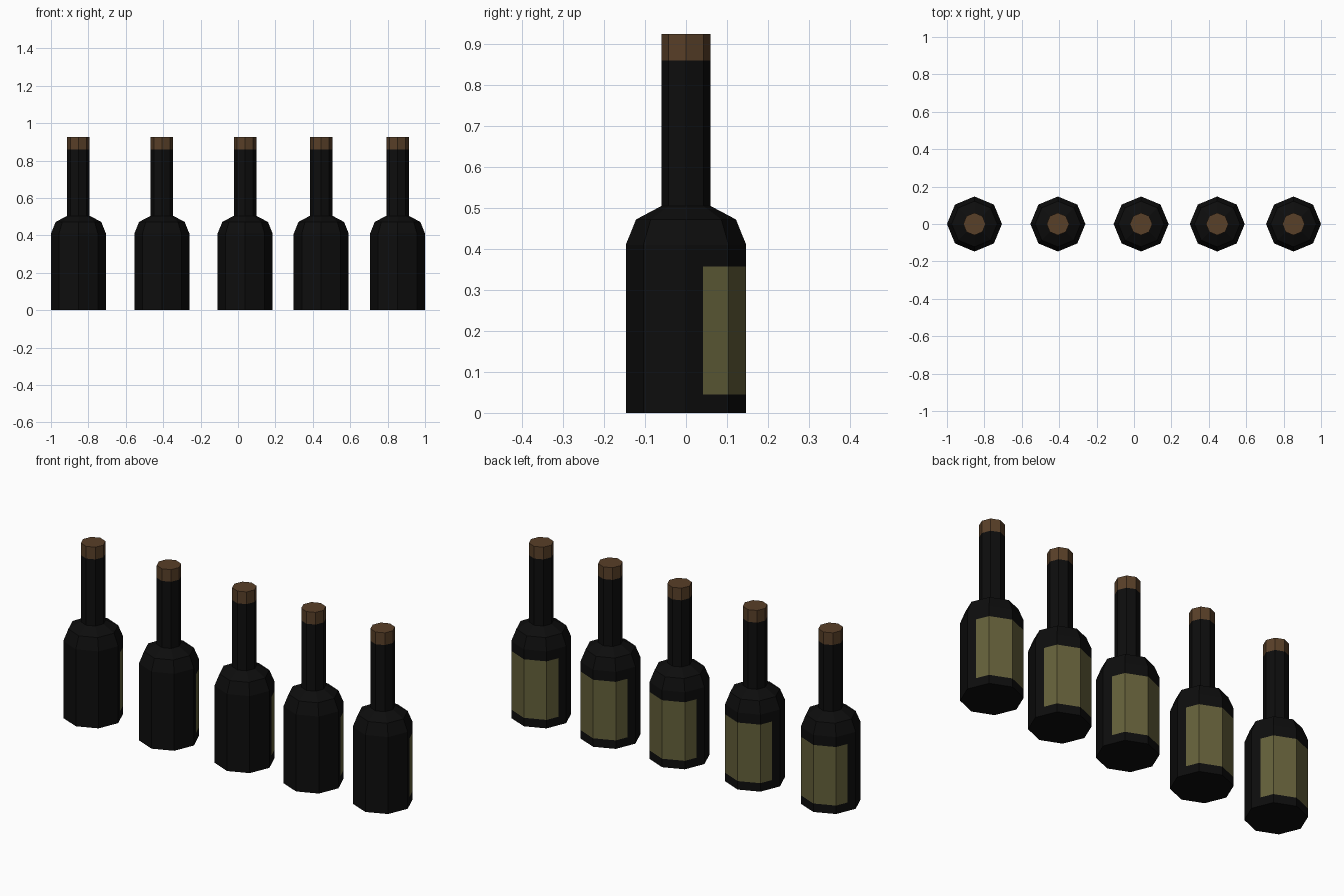
import bpy, bmesh
from math import cos, sin, pi

cube = bpy.data.objects.get("Cube")
if cube:
    bpy.data.objects.remove(cube, do_unlink=True)


def material(name, color):
    mat = bpy.data.materials.new(name)
    mat.use_nodes = True
    mat.diffuse_color = color
    bsdf = mat.node_tree.nodes["Principled BSDF"]
    bsdf.inputs["Base Color"].default_value = color
    bsdf.inputs["Roughness"].default_value = 0.8
    return mat


glass = material("dark glass", (0.004, 0.004, 0.004, 1))
paper = material("olive label", (0.125, 0.115, 0.042, 1))
cork = material("brown cork", (0.098, 0.050, 0.021, 1))

SIDES = 8
LABEL_LOW, LABEL_HIGH, LABEL_EDGE = 0.045, 0.357, 0.042


def lathe(profile):
    """Closed eight-sided solid from (radius, height) pairs."""
    bm = bmesh.new()
    rings = [[bm.verts.new((r * cos(2 * pi * i / SIDES), r * sin(2 * pi * i / SIDES), z))
              for i in range(SIDES)] for r, z in profile]
    for low, high in zip(rings, rings[1:]):
        for i in range(SIDES):
            j = (i + 1) % SIDES
            bm.faces.new((low[i], low[j], high[j], high[i]))
    bm.faces.new(rings[0][::-1])
    bm.faces.new(rings[-1])
    return bm


def finish(bm, name, mats):
    mesh = bpy.data.meshes.new(name)
    bm.to_mesh(mesh)
    bm.free()
    for mat in mats:
        mesh.materials.append(mat)
    return mesh


def in_label_band(face):
    return all(LABEL_LOW - 1e-4 < v.co.z < LABEL_HIGH + 1e-4 for v in face.verts)


# Bottle with the label cut flush into its back faces
bm = lathe([(0.147, 0), (0.147, LABEL_LOW), (0.147, LABEL_HIGH), (0.147, 0.41),
            (0.122, 0.472), (0.06, 0.505), (0.06, 0.86)])
band = [f for f in bm.faces if in_label_band(f)]
edges = {e for f in band for e in f.edges}
verts = {v for f in band for v in f.verts}
bmesh.ops.bisect_plane(bm, geom=band + list(edges) + list(verts),
                       plane_co=(0, LABEL_EDGE, 0), plane_no=(0, 1, 0))
for f in bm.faces:
    if in_label_band(f) and f.calc_center_median().y > LABEL_EDGE:
        f.material_index = 1
bottle_mesh = finish(bm, "bottle", [glass, paper])

# Cork on top of the neck
cork_mesh = finish(lathe([(0.06, 0.86), (0.06, 0.925)]), "cork", [cork])

# Row of five bottles
for n, x in enumerate((-0.853, -0.407, 0.038, 0.445, 0.853), 1):
    for part, mesh in (("bottle", bottle_mesh), ("cork", cork_mesh)):
        obj = bpy.data.objects.new(f"{part}_{n}", mesh)
        obj.location.x = x
        bpy.context.collection.objects.link(obj)
